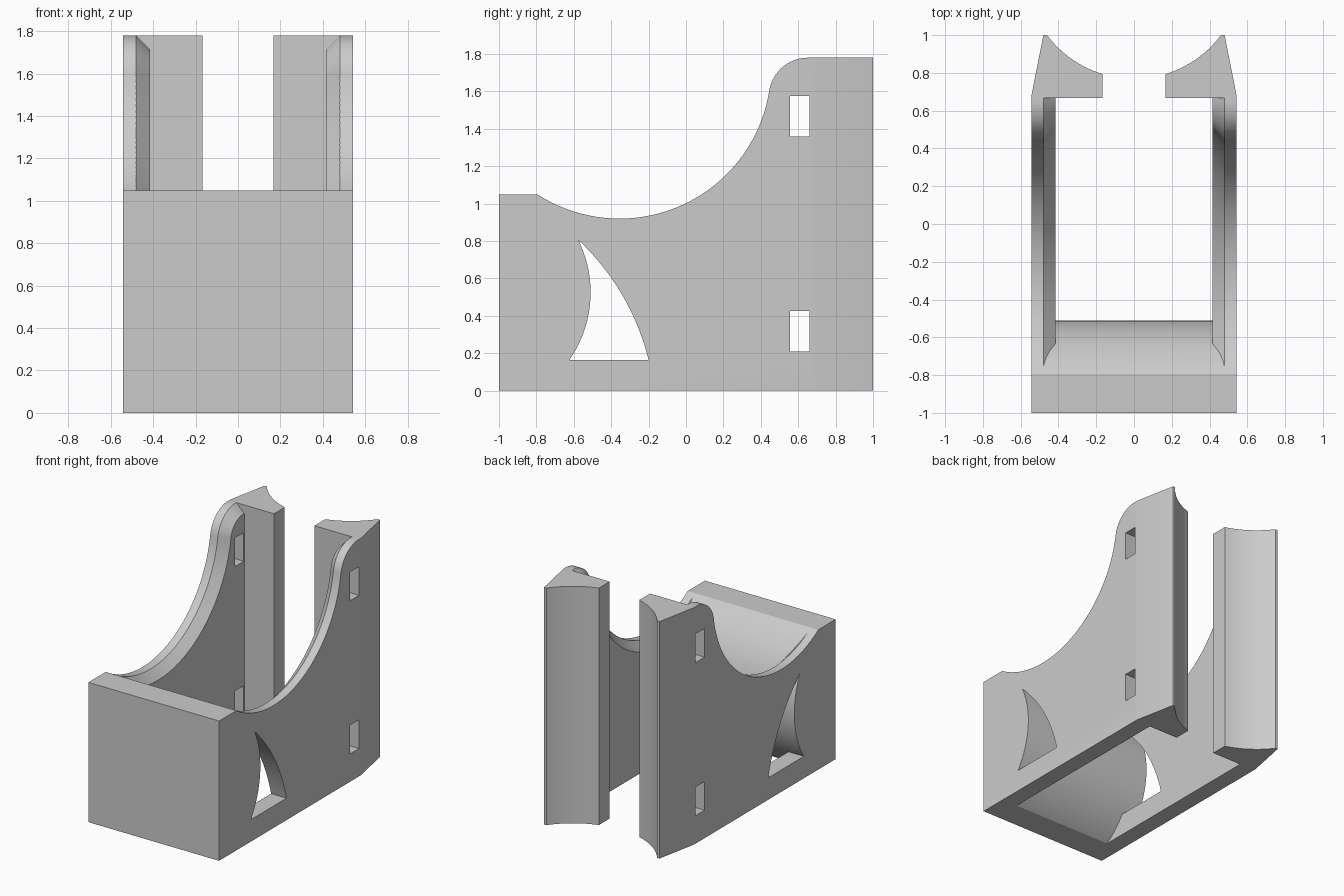
import bpy, bmesh
from math import sin, cos, asin, pi, sqrt, radians

cube = bpy.data.objects.get("Cube")
if cube:
    bpy.data.objects.remove(cube, do_unlink=True)

HALF, INNER, HEIGHT, PILLAR_Y = 0.543, 0.415, 1.78, 0.667


def loft(name, sections):
    """Closed solid through matching rings of points."""
    bm = bmesh.new()
    rings = [[bm.verts.new(p) for p in s] for s in sections]
    n = len(rings[0])
    for a, b in zip(rings, rings[1:]):
        for i in range(n):
            j = (i + 1) % n
            bm.faces.new((a[i], a[j], b[j], b[i]))
    bm.faces.new(rings[0])
    bm.faces.new(rings[-1])
    bmesh.ops.recalc_face_normals(bm, faces=bm.faces)
    mesh = bpy.data.meshes.new(name)
    bm.to_mesh(mesh)
    bm.free()
    obj = bpy.data.objects.new(name, mesh)
    bpy.context.collection.objects.link(obj)
    return obj


def side_prism(name, profile, half):
    return loft(name, [[(x, y, z) for y, z in profile] for x in (-half, half)])


def plan_prism(name, plan):
    return loft(name, [[(x, y, z) for x, y in plan] for z in (-0.5, 2.5)])


def rect(a0, a1, b0, b1):
    return [(a0, b0), (a1, b0), (a1, b1), (a0, b1)]


def arc(cy, cz, r, a0, a1, n):
    steps = [a0 + (a1 - a0) * i / n for i in range(n + 1)]
    return [(cy + r * cos(a), cz + r * sin(a)) for a in steps]


def combine(target, tool, operation):
    mod = target.modifiers.new("combine", 'BOOLEAN')
    mod.operation, mod.solver, mod.object = operation, 'EXACT', tool
    with bpy.context.temp_override(object=target, active_object=target,
                                   selected_objects=[target]):
        bpy.ops.object.modifier_apply(modifier=mod.name)
    bpy.data.objects.remove(tool, do_unlink=True)


# Swooping top edge: large hollow arc flowing into a small shoulder arc
BIG_Y, BIG_Z, BIG_R, SMALL_Z, SMALL_R = -0.355, 1.73, 0.81, 1.57, 0.21
drop = BIG_Z - SMALL_Z
reach = BIG_R + SMALL_R
SMALL_Y = BIG_Y + sqrt(reach ** 2 - drop ** 2)
TANGENT = -asin(drop / reach)


def swoop(offset, start):
    big = arc(BIG_Y, BIG_Z, BIG_R - offset, start, 2 * pi + TANGENT, 56)
    small = arc(SMALL_Y, SMALL_Z, SMALL_R + offset, pi + TANGENT, pi / 2, 24)
    return big + small[1:]


# Outer body
FRONT_Z = 1.05
start = pi + asin((BIG_Z - FRONT_Z) / BIG_R)
body = side_prism("holder_body", swoop(0, start) + [(1, HEIGHT), (1, 0), (-1, 0), (-1, FRONT_Z)], HALF)

# Cavity tool: straight well, chamfered rim and curved triangular windows
cavity = side_prism("cavity_tool", rect(-2, 2, -1, 3), INNER)
rim = []
for x in (-0.55, -0.35, 0.35, 0.55):
    edge = swoop(abs(x) - 0.48, radians(225))
    rim.append([(x, y, z) for y, z in edge + [(1.5, edge[-1][1]), (1.5, 2.5), (edge[0][0], 2.5)]])
combine(cavity, loft("rim_tool", rim), 'UNION')

window = []
for i in range(25):
    t = 1.15 * i / 24
    a, b, c = (1 - t) ** 2, 2 * t * (1 - t), t * t
    window.append((-0.2 * a - 0.296 * b - 0.58 * c, 0.165 * a + 0.543 * b + 0.81 * c))
window += [(-0.9, window[-1][1]), (-0.9, 0.165)]
combine(cavity, side_prism("window_tool", window, 0.8), 'UNION')

# Bulging inner face of the front block limits the cavity
bulge = asin(0.575 / 0.632)
limit = arc(-1.142, 0.525, 0.632, -bulge, bulge, 40)
limit += [(limit[-1][0], 2.2), (PILLAR_Y, 2.2), (PILLAR_Y, limit[0][1])]
combine(cavity, side_prism("limit_tool", limit, 0.7), 'INTERSECT')
combine(body, cavity, 'DIFFERENCE')

# Rear gap, concave rear faces and tapered outer corners
combine(body, plan_prism("gap_tool", rect(-0.168, 0.168, 0.6, 1.3)), 'DIFFERENCE')
combine(body, plan_prism("round_tool", arc(0, 1.343, 0.574, 0, 2 * pi, 128)[:-1]), 'DIFFERENCE')
for side in (-1, 1):
    taper = [(0.559, 0.6), (0.46, 1.1), (0.8, 1.1), (0.8, 0.6)]
    combine(body, plan_prism("taper_tool", [(side * x, y) for x, y in taper]), 'DIFFERENCE')

# Strap slots through both side walls
for z in (0.21, 1.36):
    combine(body, side_prism("slot_tool", rect(0.555, 0.66, z, z + 0.215), 0.8), 'DIFFERENCE')

# Single plain grey finish
grey = bpy.data.materials.new("light_grey")
grey.use_nodes = True
colour = (0.6, 0.6, 0.6, 1)
grey.diffuse_color = colour
grey.node_tree.nodes["Principled BSDF"].inputs["Base Color"].default_value = colour
body.data.materials.clear()
body.data.materials.append(grey)

bpy.ops.object.select_all(action='DESELECT')
body.select_set(True)
bpy.context.view_layer.objects.active = body
bpy.ops.object.shade_smooth_by_angle(angle=radians(25))
